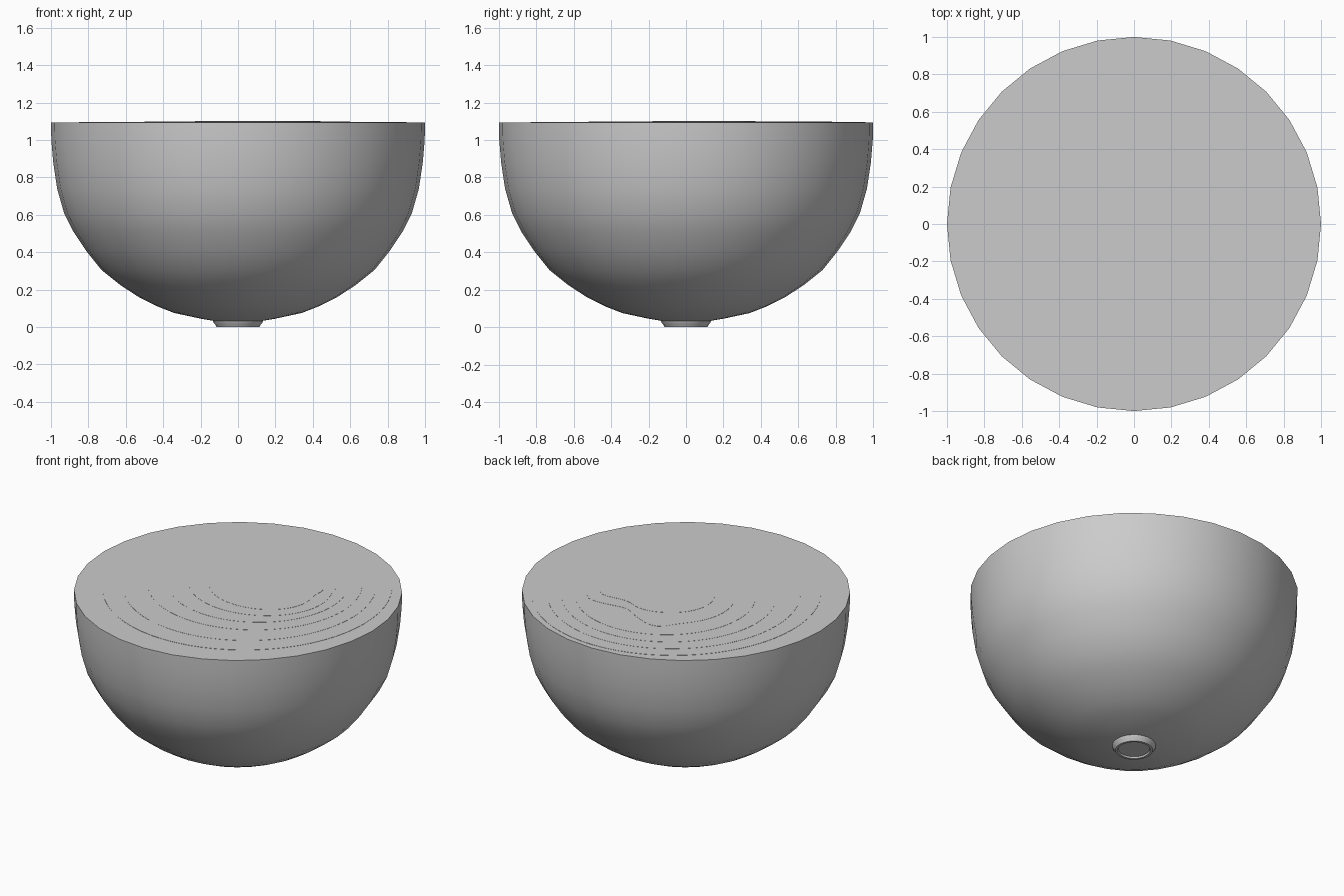
import bpy, bmesh, math

if "Cube" in bpy.data.objects:
    bpy.data.objects.remove(bpy.data.objects["Cube"])

SIDES = 32


def make_object(name, bm, angle=40):
    bmesh.ops.recalc_face_normals(bm, faces=bm.faces)
    mesh = bpy.data.meshes.new(name)
    bm.to_mesh(mesh)
    bm.free()
    obj = bpy.data.objects.new(name, mesh)
    bpy.context.collection.objects.link(obj)
    bpy.ops.object.select_all(action='DESELECT')
    obj.select_set(True)
    bpy.context.view_layer.objects.active = obj
    bpy.ops.object.shade_smooth_by_angle(angle=math.radians(angle))
    return obj


def loft(name, loops):
    """Skin a stack of closed loops and cap both ends."""
    bm = bmesh.new()
    rows = [[bm.verts.new(p) for p in loop] for loop in loops]
    for a, b in zip(rows, rows[1:]):
        for i in range(len(a)):
            j = (i + 1) % len(a)
            bm.faces.new((a[i], a[j], b[j], b[i]))
    bm.faces.new(rows[0])
    bm.faces.new(rows[-1])
    return make_object(name, bm)


def circle(r, z, n=SIDES):
    return [(r * math.cos(2 * math.pi * i / n), r * math.sin(2 * math.pi * i / n), z)
            for i in range(n)]


def oval(x0, x1, y0, y1, z, bumps, n=64):
    """Oval in the given bounds; bumps are (angle, strength, width)."""
    cx, cy, rx, ry = (x0 + x1) / 2, (y0 + y1) / 2, (x1 - x0) / 2, (y1 - y0) / 2
    pts = []
    for i in range(n):
        a = 360 * i / n
        k = 1 + sum(s * math.exp(-((a - c) / w) ** 2) for c, s, w in bumps)
        t = math.radians(a)
        pts.append((cx + rx * k * math.cos(t), cy + ry * k * math.sin(t), z))
    return pts


# Outer bowl of the halved bulb
profile = [(0.10, 0.028), (0.20, 0.045), (0.34, 0.075), (0.43, 0.11), (0.53, 0.16),
           (0.63, 0.225), (0.73, 0.305), (0.81, 0.405), (0.88, 0.51), (0.93, 0.61),
           (0.967, 0.74), (0.988, 0.88), (0.998, 1.0), (1.0, 1.094)]
loft("outer_bulb", [circle(r, z) for r, z in profile])

# Cut layers: each a hair higher than the one around it
layers = [
    ((-0.85, 0.90, -0.83, 0.96), []),
    ((-0.74, 0.79, -0.69, 0.87), []),
    ((-0.62, 0.69, -0.52, 0.78), []),
    ((-0.50, 0.60, -0.40, 0.69), []),
    ((-0.37, 0.53, -0.28, 0.53), [(78, -0.25, 22), (43, 0.10, 12), (117, 0.12, 12)]),
    ((-0.23, 0.44, -0.18, 0.38), [(72, -0.12, 18), (42, 0.22, 14)]),
]
for i, (box, bumps) in enumerate(layers):
    top = 1.0955 + 0.001 * i
    loft(f"layer_{i + 1}", [oval(*box, 1.092, bumps), oval(*box, top, bumps)])

# Root stub with a raised rim and recessed centre
root = [(0.135, 0.04), (0.13, 0.022), (0.12, 0.012), (0.115, 0.0),
        (0.10, 0.0), (0.095, 0.01)]
loft("root_stub", [circle(r, z, 24) for r, z in root])
